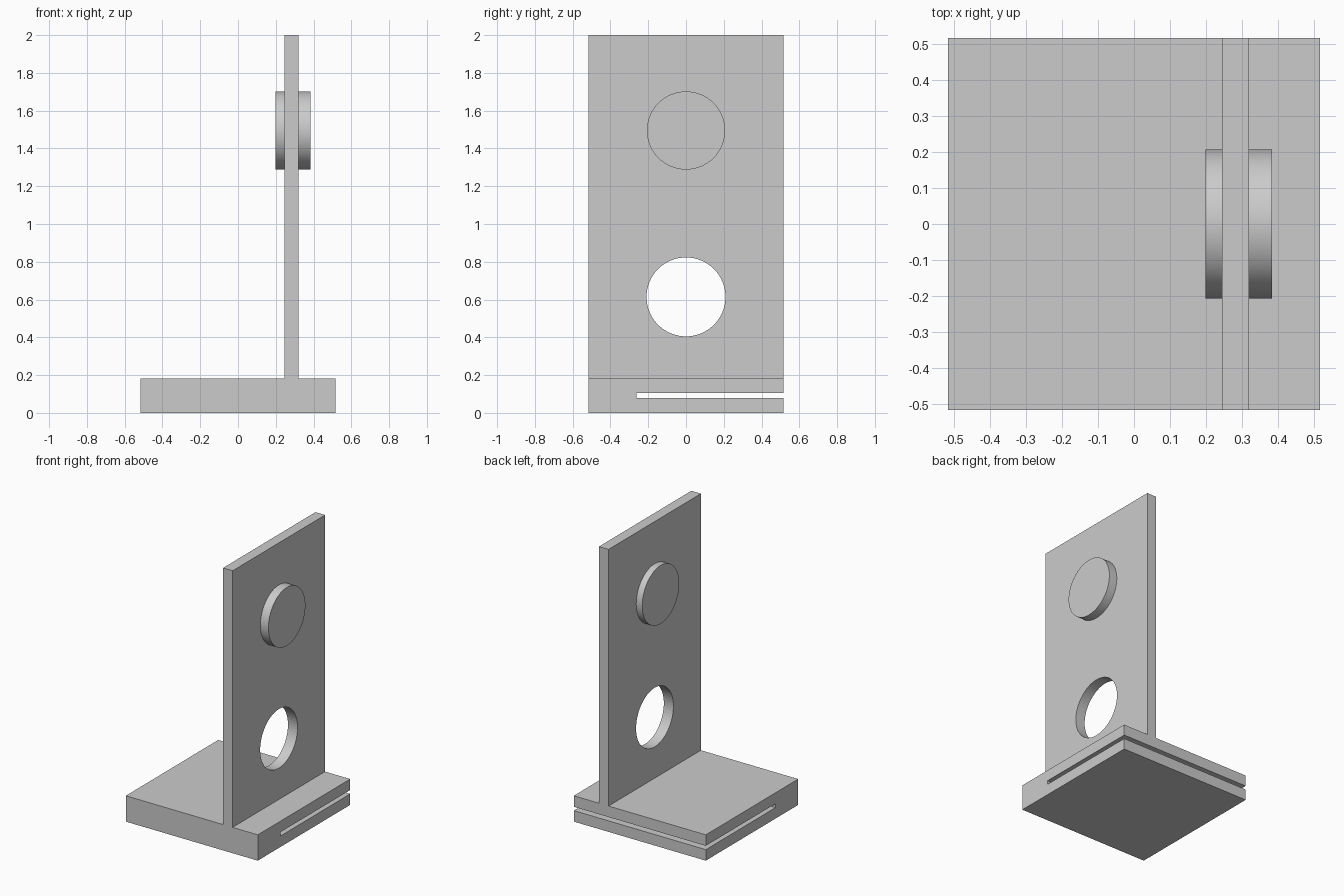
import bpy, bmesh, math

if "Cube" in bpy.data.objects:
    bpy.data.objects.remove(bpy.data.objects["Cube"])

grey = bpy.data.materials.new("light grey")
grey.diffuse_color = (0.6, 0.6, 0.6, 1)
grey.use_nodes = True
grey.node_tree.nodes["Principled BSDF"].inputs["Base Color"].default_value = grey.diffuse_color

HALF = 0.517          # half width of the square base
BASE_TOP = 0.183
PLATE_X = (0.245, 0.32)


def extrude_x(name, profile, x0, x1):
    """Solid from a (y, z) outline pulled along x."""
    bm = bmesh.new()
    face = bm.faces.new([bm.verts.new((x0, y, z)) for y, z in profile])
    out = bmesh.ops.extrude_face_region(bm, geom=[face])
    moved = [v for v in out["geom"] if isinstance(v, bmesh.types.BMVert)]
    bmesh.ops.translate(bm, vec=(x1 - x0, 0, 0), verts=moved)
    bmesh.ops.recalc_face_normals(bm, faces=bm.faces)
    mesh = bpy.data.meshes.new(name)
    bm.to_mesh(mesh)
    bm.free()
    mesh.materials.append(grey)
    obj = bpy.data.objects.new(name, mesh)
    bpy.context.collection.objects.link(obj)
    return obj


def smooth(obj):
    bpy.ops.object.select_all(action='DESELECT')
    obj.select_set(True)
    bpy.context.view_layer.objects.active = obj
    bpy.ops.object.shade_smooth_by_angle(angle=math.radians(30))


def circle(z, r, n=64):
    return [(r * math.cos(2 * math.pi * i / n), z + r * math.sin(2 * math.pi * i / n))
            for i in range(n)]


# Base block with a thin slot open at the back
extrude_x("slotted_base", [
    (-HALF, 0), (HALF, 0), (HALF, 0.078), (-0.262, 0.078),
    (-0.262, 0.105), (HALF, 0.105), (HALF, BASE_TOP), (-HALF, BASE_TOP)],
    -HALF, HALF)

# Upright plate with a round through hole
plate = extrude_x("upright_plate", [
    (-HALF, BASE_TOP), (HALF, BASE_TOP), (HALF, 2), (-HALF, 2)], *PLATE_X)
cutter = extrude_x("hole_cutter", circle(0.614, 0.209), 0.1, 0.5)
cutter.hide_render = True
cutter.hide_viewport = True
cut = plate.modifiers.new("hole", 'BOOLEAN')
cut.operation = 'DIFFERENCE'
cut.solver = 'EXACT'
cut.object = cutter

# Round boss standing out on both sides of the plate
for name, x0, x1 in (("left_boss", 0.198, PLATE_X[0]), ("right_boss", PLATE_X[1], 0.383)):
    smooth(extrude_x(name, circle(1.495, 0.207), x0, x1))
